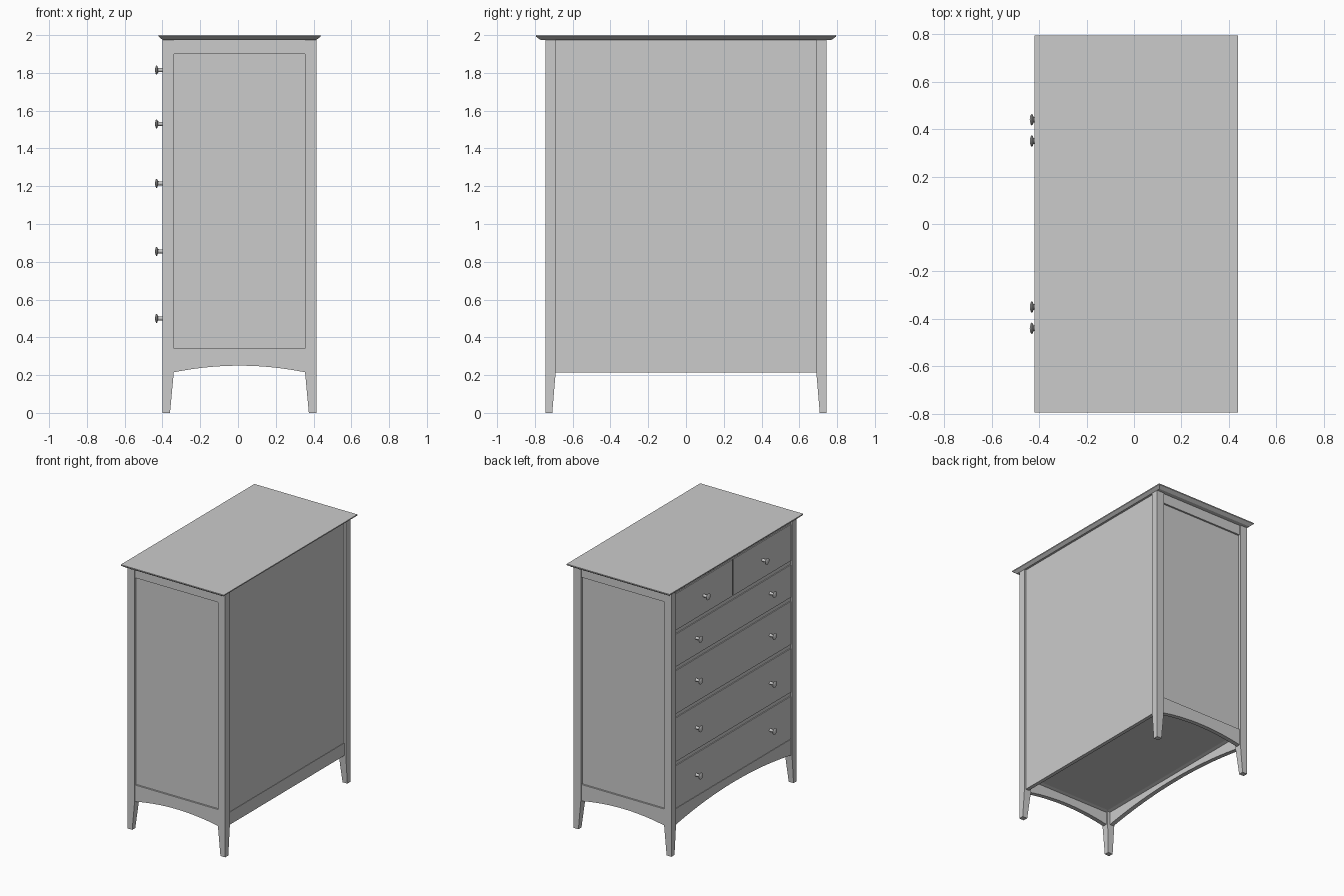
import bpy, bmesh, math
from mathutils import Vector

cube = bpy.data.objects.get("Cube")
if cube:
    bpy.data.objects.remove(cube, do_unlink=True)

GREY = (0.6, 0.6, 0.6, 1)
paint = bpy.data.materials.new("plain_grey")
paint.use_nodes = True
paint.diffuse_color = GREY
paint.node_tree.nodes["Principled BSDF"].inputs["Base Color"].default_value = GREY


def finish(name, bm):
    bmesh.ops.recalc_face_normals(bm, faces=bm.faces)
    mesh = bpy.data.meshes.new(name)
    bm.to_mesh(mesh)
    bm.free()
    mesh.materials.append(paint)
    obj = bpy.data.objects.new(name, mesh)
    bpy.context.collection.objects.link(obj)
    return obj


def loft(name, sections):
    """Stack rectangles given as (x0, x1, y0, y1, z)."""
    bm = bmesh.new()
    rings = [[bm.verts.new((x, y, z)) for x, y in ((x0, y0), (x1, y0), (x1, y1), (x0, y1))]
             for x0, x1, y0, y1, z in sections]
    for low, high in zip(rings, rings[1:]):
        for i in range(4):
            j = (i + 1) % 4
            bm.faces.new((low[i], low[j], high[j], high[i]))
    bm.faces.new(rings[0])
    bm.faces.new(rings[-1])
    return finish(name, bm)


def box(name, x0, x1, y0, y1, z0, z1):
    return loft(name, [(x0, x1, y0, y1, z0), (x0, x1, y0, y1, z1)])


def arched_rail(name, start, end, thickness, top, rise, steps=20):
    """Rail from start to end (x, y) with an arched lower edge."""
    bm = bmesh.new()
    a, b = Vector((*start, 0)), Vector((*end, 0))
    outline = [a + Vector((0, 0, top))]
    for i in range(steps + 1):
        t = i / steps
        outline.append(a.lerp(b, t) + Vector((0, 0, LEG_BREAK + rise * 4 * t * (1 - t))))
    outline.append(b + Vector((0, 0, top)))
    face = bm.faces.new([bm.verts.new(p) for p in outline])
    new = bmesh.ops.extrude_face_region(bm, geom=[face])["geom"]
    bmesh.ops.translate(bm, vec=(*thickness, 0),
                        verts=[v for v in new if isinstance(v, bmesh.types.BMVert)])
    return finish(name, bm)


LEG_BREAK = 0.215
TOP_Z = 1.975
X0, X1, Y = -0.4, 0.415, 0.745       # outer faces of the legs
IN0, IN1, INY = -0.34, 0.355, 0.69   # inner faces of the legs

# Top board with an undercut edge
loft("top_board", [(-0.4, 0.415, -0.77, 0.77, TOP_Z),
                   (-0.42, 0.438, -0.795, 0.795, 1.992),
                   (-0.42, 0.438, -0.795, 0.795, 2.0)])

# Corner posts, tapering on their inner sides below the rails
for xname, outer, inner, foot in (("front", X0, IN0, -0.36), ("back", X1, IN1, 0.375)):
    for yname, s in (("left", -1), ("right", 1)):
        sections = [(outer, x, s * Y, s * y, z) for x, y, z in
                    ((foot, 0.708, 0), (inner, INY, LEG_BREAK), (inner, INY, TOP_Z))]
        loft(f"{xname}_{yname}_leg", sections)

# Side panels framed by a top rail and an arched bottom rail
for name, s in (("left", -1), ("right", 1)):
    box(f"{name}_side_panel", IN0, IN1, s * 0.705, s * 0.725, 0.3, TOP_Z)
    box(f"{name}_top_rail", IN0, IN1, s * 0.705, s * 0.738, 1.9, TOP_Z)
    arched_rail(f"{name}_bottom_rail", (IN0, s * 0.738), (IN1, s * 0.738),
                (0, -s * 0.033), 0.34, 0.035)

# Back panel with a slightly proud strip along the bottom
box("back_panel", 0.375, 0.4, -INY, INY, LEG_BREAK, TOP_Z)
box("back_bottom_strip", 0.38, 0.403, -INY, INY, LEG_BREAK, 0.31)

# Drawer-side frame and arched apron
box("drawer_frame", -0.386, -0.36, -INY, INY, 0.3, TOP_Z)
arched_rail("front_apron", (-0.393, -INY), (-0.393, INY), (0.033, 0), 0.337, 0.06)

# Underside panel with a shallow recessed field
floor = box("floor_panel", -0.365, 0.38, -0.71, 0.71, 0.31, 0.335)
bm = bmesh.new()
bm.from_mesh(floor.data)
under = [f for f in bm.faces if f.normal.z < -0.9]
bmesh.ops.inset_region(bm, faces=under, thickness=0.04, depth=0)
bmesh.ops.translate(bm, verts=under[0].verts, vec=(0, 0, 0.008))
bm.to_mesh(floor.data)
bm.free()


def knob(name, y, z):
    """Turned knob: stem, flared disc and domed face."""
    profile = [(0.388, 0.012), (0.41, 0.010), (0.424, 0.012), (0.428, 0.023),
               (0.433, 0.024), (0.437, 0.017), (0.44, 0.0)]
    bm = bmesh.new()
    verts = [bm.verts.new((-d, r, 0)) for d, r in profile]
    edges = [bm.edges.new(pair) for pair in zip(verts, verts[1:])]
    bmesh.ops.spin(bm, geom=verts + edges, axis=(1, 0, 0), cent=(0, 0, 0),
                   angle=math.tau, steps=20)
    bmesh.ops.remove_doubles(bm, verts=bm.verts, dist=0.0001)
    obj = finish(name, bm)
    obj.location = (0, y, z)
    bpy.ops.object.select_all(action="DESELECT")
    obj.select_set(True)
    bpy.context.view_layer.objects.active = obj
    bpy.ops.object.shade_smooth_by_angle(angle=math.radians(40))


# Drawer fronts: four wide ones and a split pair on top
rows = [(0.34, 0.66, 0.5), (0.69, 1.02, 0.855), (1.05, 1.375, 1.215),
        (1.405, 1.65, 1.53), (1.68, 1.955, 1.815)]
for n, (z0, z1, knob_z) in enumerate(rows, 1):
    split = n == len(rows)
    spans = ((-0.686, -0.006), (0.006, 0.686)) if split else ((-0.686, 0.686),)
    for k, (y0, y1) in enumerate(spans, 1):
        box(f"drawer_{n}_{k}", -0.393, -0.37, y0, y1, z0, z1)
    for side, s in (("left", -1), ("right", 1)):
        knob(f"knob_{n}_{side}", s * (0.35 if split else 0.44), knob_z)
